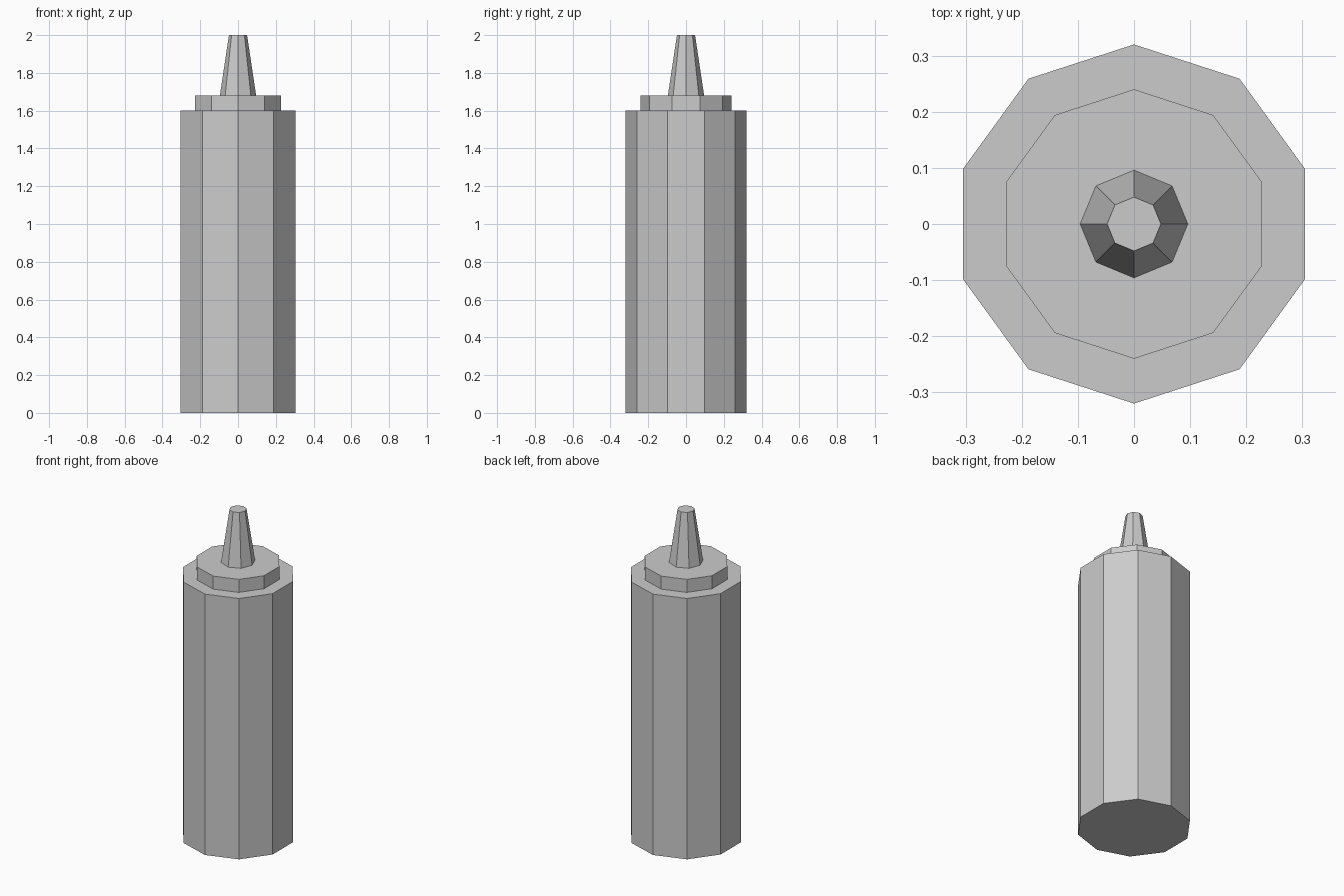
import bpy

if "Cube" in bpy.data.objects:
    bpy.data.objects.remove(bpy.data.objects["Cube"])


def tapered_prism(name, sides, r_bottom, r_top, z0, z1):
    """Flat-shaded prism between two heights, first corner pointing along +y."""
    bpy.ops.mesh.primitive_cone_add(
        vertices=sides, radius1=r_bottom, radius2=r_top,
        depth=z1 - z0, location=(0, 0, (z0 + z1) / 2))
    bpy.context.object.name = name


# Bottle body, screw cap and tapered spout
tapered_prism("bottle_body", 10, 0.32, 0.32, 0.0, 1.6)
tapered_prism("cap", 10, 0.24, 0.24, 1.6, 1.68)
tapered_prism("nozzle", 8, 0.096, 0.048, 1.68, 2.0)
